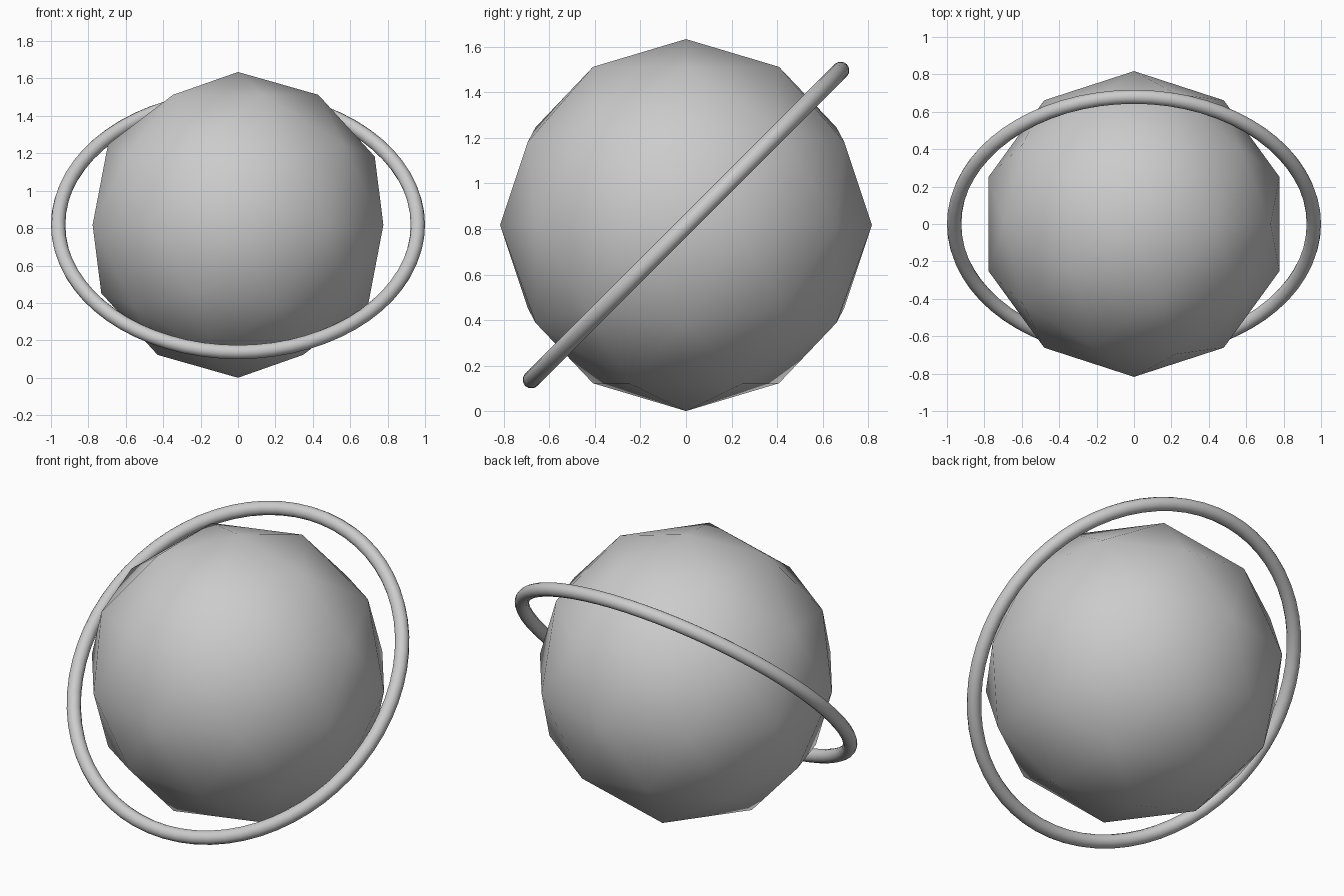
import bpy
from math import radians

if "Cube" in bpy.data.objects:
    bpy.data.objects.remove(bpy.data.objects["Cube"])

RADIUS = 0.8173          # globe radius, so the globe rests on z = 0
RING_MAJOR = 0.9615
RING_MINOR = 0.0385
CENTRE = (0, 0, RADIUS)

# Low-poly globe with smooth shading across its facets
bpy.ops.mesh.primitive_ico_sphere_add(subdivisions=2, radius=RADIUS, location=CENTRE)
globe = bpy.context.object
globe.name = "globe"
bpy.ops.object.shade_smooth()

# Thin ring tilted up towards the back
bpy.ops.mesh.primitive_torus_add(
    major_radius=RING_MAJOR, minor_radius=RING_MINOR,
    major_segments=64, minor_segments=12,
    location=CENTRE, rotation=(radians(45), 0, 0))
ring = bpy.context.object
ring.name = "tilted_ring"
bpy.ops.object.shade_smooth()
